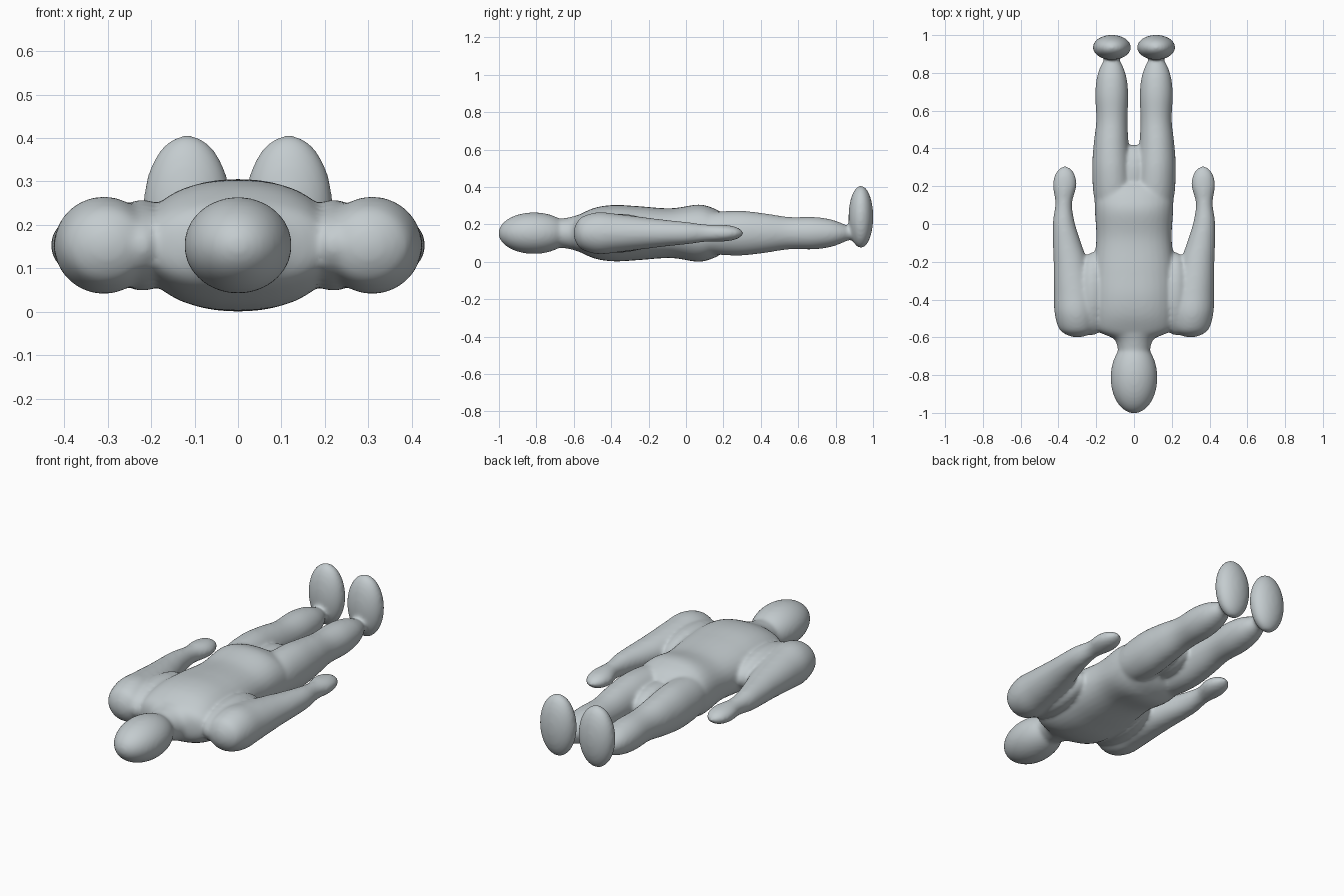
import bpy, bmesh, math
from mathutils import Matrix

if "Cube" in bpy.data.objects:
    bpy.data.objects.remove(bpy.data.objects["Cube"])

MID = 0.153   # height of the body's long axis
SIDES = 32
STEPS = 6

skin = bpy.data.materials.new("pale grey")
skin.use_nodes = True
COLOUR = (0.55, 0.6, 0.62, 1)
skin.diffuse_color = COLOUR
skin.node_tree.nodes["Principled BSDF"].inputs["Base Color"].default_value = COLOUR
parts = []


def add_object(name, bm):
    bmesh.ops.recalc_face_normals(bm, faces=bm.faces)
    mesh = bpy.data.meshes.new(name)
    bm.to_mesh(mesh)
    bm.free()
    obj = bpy.data.objects.new(name, mesh)
    bpy.context.collection.objects.link(obj)
    mesh.materials.append(skin)
    parts.append(obj)


def spline(a, b, c, d, t):
    return b + t * (c - a + t * (2*a - 5*b + 4*c - d + t * (3*(b - c) + d - a))) / 2


def limb(name, stations, side=1, power=1):
    """Loft rounded sections (y, x, half width, half height) along y."""
    pts = [stations[0]] + stations + [stations[-1]]
    rows = [[spline(*v, s / STEPS) for v in zip(*pts[i:i + 4])]
            for i in range(len(pts) - 3) for s in range(STEPS)] + [stations[-1]]
    bm = bmesh.new()
    rings = []
    for y, x, w, h in rows:
        ring = []
        for k in range(SIDES):
            a = math.tau * k / SIDES
            c, s = math.cos(a), math.sin(a)
            ring.append(bm.verts.new((side * (x + w * math.copysign(abs(c) ** power, c)), y,
                                      MID + h * math.copysign(abs(s) ** power, s))))
        rings.append(ring)
    for r, q in zip(rings, rings[1:]):
        for k in range(SIDES):
            n = (k + 1) % SIDES
            bm.faces.new((r[k], r[n], q[n], q[k]))
    bm.faces.new(rings[0])
    bm.faces.new(rings[-1])
    add_object(name, bm)


def ellipsoid(name, centre, radii):
    bm = bmesh.new()
    bmesh.ops.create_uvsphere(bm, u_segments=48, v_segments=32, radius=1,
                              matrix=Matrix.Translation(centre) @ Matrix.Diagonal((*radii, 1)))
    add_object(name, bm)


# Head, neck and trunk
ellipsoid("head", (0, -0.813, MID), (0.124, 0.19, 0.111))
limb("neck", [(-0.8, 0, 0.06, 0.06), (-0.66, 0, 0.086, 0.079), (-0.61, 0, 0.105, 0.088),
              (-0.56, 0, 0.16, 0.1), (-0.45, 0, 0.18, 0.1)])
limb("torso", [(-0.6, 0, 0.12, 0.08), (-0.56, 0, 0.2, 0.105), (-0.48, 0, 0.22, 0.138),
               (-0.38, 0, 0.222, 0.151), (-0.25, 0, 0.217, 0.144), (-0.08, 0, 0.2, 0.133),
               (0.06, 0, 0.207, 0.153), (0.13, 0, 0.207, 0.14), (0.19, 0, 0.19, 0.11),
               (0.24, 0, 0.1, 0.06)], power=0.88)
ellipsoid("crotch", (0, 0.26, MID), (0.08, 0.16, 0.085))

for side, label in ((1, "left"), (-1, "right")):
    # Arm with rounded shoulder, wrist and mitten hand
    limb(label + "_arm", [(-0.6, 0.3, 0.015, 0.015), (-0.588, 0.3, 0.055, 0.05),
                          (-0.555, 0.302, 0.095, 0.088), (-0.47, 0.308, 0.113, 0.112),
                          (-0.36, 0.315, 0.109, 0.102), (-0.2, 0.336, 0.09, 0.082),
                          (-0.1, 0.355, 0.075, 0.07), (0.01, 0.372, 0.058, 0.059),
                          (0.11, 0.372, 0.045, 0.046), (0.2, 0.367, 0.063, 0.045),
                          (0.26, 0.366, 0.054, 0.036), (0.295, 0.366, 0.03, 0.018),
                          (0.307, 0.366, 0.008, 0.005)], side)
    ellipsoid(label + "_armpit", (side * 0.22, -0.37, MID), (0.08, 0.22, 0.105))
    # Leg with thigh, calf and ankle
    limb(label + "_leg", [(0.02, 0.1, 0.06, 0.07), (0.12, 0.108, 0.1, 0.108),
                          (0.28, 0.118, 0.104, 0.12), (0.42, 0.121, 0.093, 0.106),
                          (0.55, 0.117, 0.083, 0.087), (0.68, 0.118, 0.088, 0.087),
                          (0.77, 0.118, 0.08, 0.075), (0.83, 0.118, 0.062, 0.055),
                          (0.87, 0.118, 0.042, 0.038), (0.92, 0.118, 0.035, 0.035)], side)
    # Upright foot
    ellipsoid(label + "_foot", (side * 0.117, 0.935, 0.24), (0.101, 0.066, 0.167))

# Fuse the parts into one soft skin
for obj in bpy.context.selected_objects:
    obj.select_set(False)
for obj in parts:
    obj.select_set(True)
body = parts[0]
bpy.context.view_layer.objects.active = body
bpy.ops.object.join()
body.name = "mannequin_body"
fuse = body.modifiers.new("fuse", 'REMESH')
fuse.mode = 'VOXEL'
fuse.voxel_size = 0.009
soften = body.modifiers.new("soften", 'SMOOTH')
soften.factor = 0.5
soften.iterations = 14
bpy.ops.object.convert(target='MESH')
bpy.ops.object.shade_smooth()
